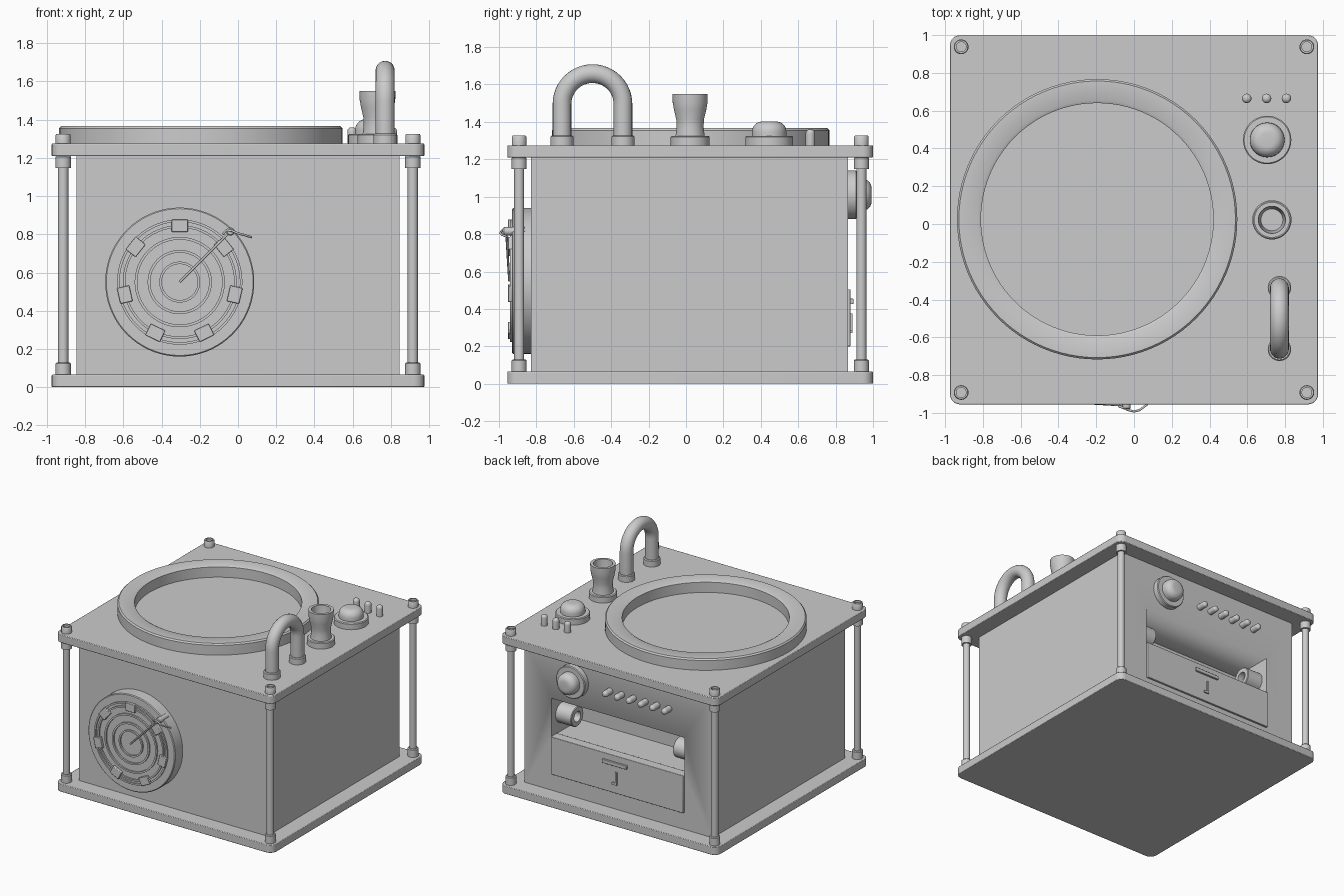
import bpy, bmesh, math
from mathutils import Vector

if "Cube" in bpy.data.objects:
    bpy.data.objects.remove(bpy.data.objects["Cube"])

UP, FRONT, BACK = (0, 0, 0), (math.pi / 2, 0, 0), (-math.pi / 2, 0, 0)


def finish(name, bm, loc=(0, 0, 0), rot=UP):
    bmesh.ops.recalc_face_normals(bm, faces=bm.faces)
    me = bpy.data.meshes.new(name)
    bm.to_mesh(me)
    bm.free()
    ob = bpy.data.objects.new(name, me)
    bpy.context.collection.objects.link(ob)
    ob.location, ob.rotation_euler = loc, rot
    smooth(ob)
    return ob


def smooth(ob):
    bpy.ops.object.select_all(action='DESELECT')
    ob.select_set(True)
    bpy.context.view_layer.objects.active = ob
    bpy.ops.object.shade_smooth_by_angle(angle=math.radians(35))


def lathe(name, profile, loc, rot=UP, closed=False, steps=40):
    """Turn a (radius, height) profile about local z."""
    bm = bmesh.new()
    vs = [bm.verts.new((r, 0, z)) for r, z in profile]
    pairs = list(zip(vs, vs[1:])) + ([(vs[-1], vs[0])] if closed else [])
    es = [bm.edges.new(p) for p in pairs]
    bmesh.ops.spin(bm, geom=vs + es, cent=(0, 0, 0), axis=(0, 0, 1),
                   angle=2 * math.pi, steps=steps, use_duplicate=False)
    bmesh.ops.remove_doubles(bm, verts=bm.verts, dist=1e-5)
    return finish(name, bm, loc, rot)


def ring(name, r0, r1, h, loc, rot=UP, steps=40):
    return lathe(name, [(r0, 0), (r1, 0), (r1, h), (r0, h)], loc, rot, True, steps)


def disc(name, r, h, loc, rot=UP, b=0.006, steps=40):
    return lathe(name, [(0, 0), (r, 0), (r, h - b), (r - b, h), (0, h)], loc, rot, False, steps)


def box(name, lo, hi, corner=0.0, edge=0.0):
    lo, hi = Vector(lo), Vector(hi)
    bm = bmesh.new()
    bmesh.ops.create_cube(bm, size=1)
    for v in bm.verts:
        v.co = Vector([(lo[i] + hi[i]) / 2 + v.co[i] * (hi[i] - lo[i]) for i in range(3)])
    if corner:
        es = [e for e in bm.edges if abs(e.verts[0].co.z - e.verts[1].co.z) > 1e-4]
        bmesh.ops.bevel(bm, geom=es, offset=corner, segments=6, profile=0.5, affect='EDGES')
    ob = finish(name, bm)
    if edge:
        m = ob.modifiers.new("bevel", 'BEVEL')
        m.width, m.segments = edge, 2
    return ob


def tube(name, pts, r, res=8):
    cu = bpy.data.curves.new(name, 'CURVE')
    cu.dimensions, cu.bevel_depth, cu.bevel_resolution = '3D', r, res
    cu.use_fill_caps = True
    sp = cu.splines.new('POLY')
    sp.points.add(len(pts) - 1)
    for p, c in zip(sp.points, pts):
        p.co = (*c, 1)
    sp.use_smooth = True
    ob = bpy.data.objects.new(name, cu)
    bpy.context.collection.objects.link(ob)
    return ob


# plates
for name, z in (("base_plate", 0), ("top_plate", 1.21)):
    box(name, (-0.975, -0.955, z), (0.975, 1.0, z + 0.065), 0.055, 0.004)

# body with a recess cut into the back
body = box("body", (-0.845, -0.83, 0.06), (0.845, 0.865, 1.215))
cutter = box("recess_cutter", (-0.59, 0.50, 0.5), (0.60, 1.2, 0.81))
cutter.hide_render = True
m = body.modifiers.new("recess", 'BOOLEAN')
m.operation, m.object, m.solver = 'DIFFERENCE', cutter, 'EXACT'
bpy.context.view_layer.objects.active = body
bpy.ops.object.modifier_apply(modifier="recess")
bpy.data.objects.remove(cutter)

# corner posts with collars and nuts
for x in (-0.915, 0.915):
    for y in (-0.892, 0.938):
        disc("post", 0.027, 1.15, (x, y, 0.06), steps=24)
        disc("post_collar_low", 0.04, 0.065, (x, y, 0.065), steps=24)
        disc("post_collar_high", 0.04, 0.065, (x, y, 1.147), steps=24)
        lathe("post_nut", [(0, 0), (0.039, 0), (0.039, 0.045), (0.035, 0.051), (0.026, 0.051),
                           (0.026, 0.035), (0, 0.035)], (x, y, 1.275), steps=24)

# big ring on top
lathe("top_ring", [(0.615, 0), (0.742, 0), (0.742, 0.085), (0.732, 0.096), (0.63, 0.096),
                   (0.615, 0.088)], (-0.195, 0.025, 1.27), UP, True, 96)

# arched handle
arc = [(0.77, -0.5 + 0.163 * math.cos(math.pi * i / 24), 1.495 + 0.163 * math.sin(math.pi * i / 24))
       for i in range(25)]
tube("handle", [(0.77, -0.337, 1.275)] + arc + [(0.77, -0.663, 1.275)], 0.05)
for y in (-0.337, -0.663):
    disc("handle_collar", 0.062, 0.052, (0.77, y, 1.275))

# cup on its base
disc("cup_base", 0.104, 0.05, (0.73, 0.022, 1.275))
lathe("cup", [(0, 0), (0.078, 0), (0.072, 0.05), (0.074, 0.09), (0.086, 0.14), (0.093, 0.18),
              (0.094, 0.227), (0.072, 0.227), (0.068, 0.17), (0.058, 0.1), (0, 0.1)],
      (0.73, 0.022, 1.323))

# dome button and knob share a rounded profile
def dome(r, h, e):
    return [(r, 0), (r, h - e)] + [
        (r - e + e * math.cos(math.pi / 12 * i), h - e + e * math.sin(math.pi / 12 * i))
        for i in range(1, 7)] + [(0, h)]

disc("dome_base", 0.128, 0.05, (0.705, 0.445, 1.275))
lathe("dome_button", dome(0.092, 0.08, 0.055), (0.705, 0.445, 1.322))
for x in (0.597, 0.702, 0.807):
    lathe("top_pin", dome(0.025, 0.085, 0.022), (x, 0.665, 1.275), UP, steps=20)

# front dial: drum, flat rings, clips
cx, cz = -0.305, 0.55
disc("dial_drum", 0.39, 0.1, (cx, -0.83, cz), FRONT, steps=72)
for r0, r1, h in ((0.315, 0.328, 0.014), (0.285, 0.298, 0.014), (0.222, 0.236, 0.014),
                  (0.154, 0.168, 0.014), (0.094, 0.107, 0.014)):
    ring("dial_ring", r0, r1, h, (cx, -0.928, cz), FRONT, 64)
for k in range(7):
    a = math.radians(90 + k * 360 / 7)
    clip = box("dial_clip", (0.262, -0.042, 0), (0.328, 0.042, 0.024), 0, 0.004)
    clip.location = (cx, -0.928, cz)
    clip.rotation_euler = (math.pi / 2, -a, 0)
    clip.rotation_mode = 'QUATERNION'
    clip.rotation_quaternion = (Vector((0, 0, 1)).rotation_difference(Vector((0, -1, 0)))
                                @ Vector((1, 0, 0)).rotation_difference(
                                    Vector((math.cos(a), math.sin(a), 0))))

# dial pointer with bent wire end
tube("dial_pointer", [(cx, -0.945, cz), (-0.06, -0.96, 0.795), (-0.035, -0.968, 0.818)], 0.006, 3)
tube("pointer_wire", [(-0.08, -0.965, 0.80), (-0.06, -0.972, 0.822), (-0.03, -0.985, 0.818),
                      (0.0, -0.993, 0.805), (0.03, -0.985, 0.797), (0.07, -0.955, 0.785)], 0.006, 3)
disc("pointer_hub", 0.022, 0.12, (-0.04, -0.86, 0.815), FRONT, steps=20)

# back knob and row of pins
disc("knob_base", 0.13, 0.05, (0.40, 0.864, 1.01), BACK)
lathe("knob", dome(0.086, 0.082, 0.05), (0.40, 0.91, 1.01), BACK)
for k in range(6):
    lathe("back_pin", dome(0.025, 0.085, 0.022), (0.075 - 0.106 * k, 0.863, 1.01), BACK, steps=20)

# rollers in the recess
for x, s in ((0.60, -1), (-0.59, 1)):
    lathe("recess_roller", [(0, 0), (0.08, 0), (0.08, 0.135), (0.075, 0.14), (0.042, 0.14),
                            (0.042, 0.09), (0, 0.09)],
          (x, 0.735, 0.65), (0, s * math.pi / 2, 0), steps=32)

# drawer front with pull and small latch
box("drawer_front", (-0.59, 0.80, 0.2), (0.60, 0.88, 0.505), 0, 0.004)
box("drawer_pull", (-0.09, 0.87, 0.425), (0.13, 0.895, 0.455), 0, 0.004)
box("drawer_latch", (0.0, 0.87, 0.27), (0.016, 0.89, 0.375))
box("drawer_latch_foot", (0.0, 0.87, 0.27), (0.045, 0.89, 0.288))
